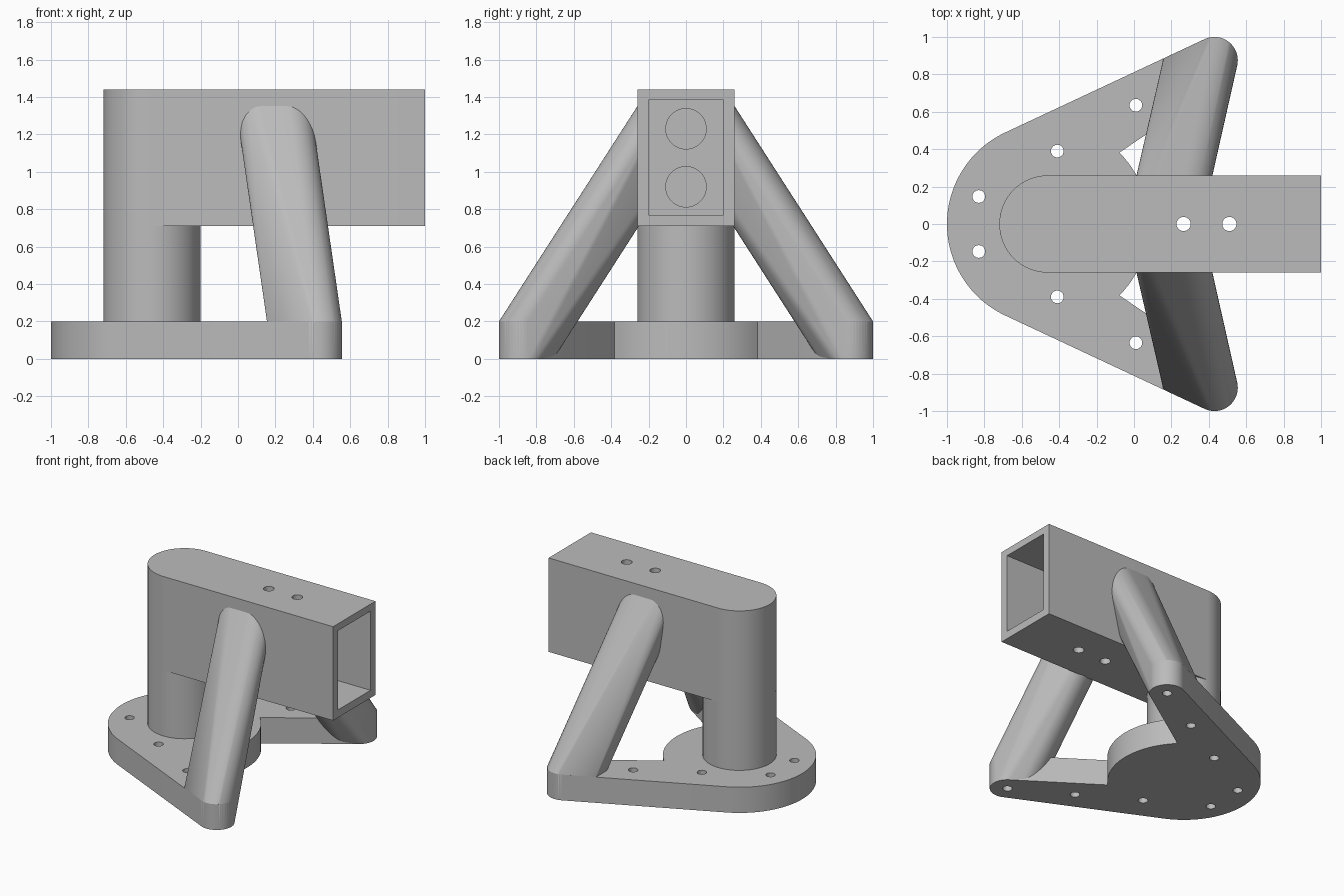
import bpy, bmesh, math
from math import cos, sin, radians
from mathutils import Vector, Matrix

cube = bpy.data.objects.get("Cube")
if cube:
    bpy.data.objects.remove(cube)

grey = bpy.data.materials.new("plain_grey")
grey.use_nodes = True
tone = (0.5, 0.5, 0.5, 1)
grey.diffuse_color = tone
grey.node_tree.nodes["Principled BSDF"].inputs["Base Color"].default_value = tone


def make(name, bm):
    bmesh.ops.recalc_face_normals(bm, faces=bm.faces)
    mesh = bpy.data.meshes.new(name)
    bm.to_mesh(mesh)
    bm.free()
    mesh.materials.append(grey)
    obj = bpy.data.objects.new(name, mesh)
    bpy.context.collection.objects.link(obj)
    return obj


def arc(centre, r, a0, a1, n=24):
    steps = [radians(a0 + (a1 - a0) * i / n) for i in range(n + 1)]
    return [(centre[0] + r * cos(a), centre[1] + r * sin(a)) for a in steps]


def extrude(name, outline, z0, z1):
    bm = bmesh.new()
    face = bm.faces.new([bm.verts.new((x, y, z0)) for x, y in outline])
    new = bmesh.ops.extrude_face_region(bm, geom=[face])["geom"]
    verts = [v for v in new if isinstance(v, bmesh.types.BMVert)]
    bmesh.ops.translate(bm, verts=verts, vec=(0, 0, z1 - z0))
    return make(name, bm)


def disc(centre, r, n=48):
    return arc(centre, r, 0, 360, n)[:-1]


def cut(obj, cutters):
    for c in cutters:
        mod = obj.modifiers.new("cut", 'BOOLEAN')
        mod.operation = 'DIFFERENCE'
        mod.solver = 'EXACT'
        mod.object = c
        bpy.context.view_layer.objects.active = obj
        bpy.ops.object.modifier_apply(modifier=mod.name)


def mirrored(points):
    return [(x, -y) for x, y in points]


# Key dimensions
HUB, HUB_R = Vector((-0.46, 0)), 0.54
TIP, TIP_R = Vector((0.43, 0.875)), 0.125
POST_R, PLATE_H = 0.26, 0.2
link = TIP - HUB
OUT = math.degrees(math.atan2(link.y, link.x) + math.acos((HUB_R - TIP_R) / link.length))

# Base plate: round hub with two tapering arms
notch = Vector(arc(HUB, HUB_R, 45, 45, 1)[0])
reach = TIP - notch
inner = math.degrees(math.atan2(reach.y, reach.x) - math.asin(TIP_R / reach.length)) - 90
arm = arc(TIP, TIP_R, inner, OUT)
outline = arc(HUB, HUB_R, -45, 45) + arm + arc(HUB, HUB_R, OUT, 360 - OUT, 48)
outline += mirrored(arm)[::-1]
plate = extrude("base_plate", outline, 0, PLATE_H)

# Post and beam with a rounded back end
post = extrude("post", disc(HUB, POST_R, 64), 0.19, 0.71)
beam = extrude("beam", [(1, -POST_R), (1, POST_R)] + arc(HUB, POST_R, 90, 270, 40), 0.71, 1.44)


# Slanted struts: hull of a rounded footprint projected onto the beam side
def strut(name, side):
    slope = Vector((-0.145, -0.643, 1))
    normal = Vector((cos(radians(OUT)), sin(radians(OUT))))
    limit = TIP.dot(normal) + TIP_R
    low = Vector((0.33, 0.705))
    foot = [TIP, Vector((0.28, 0.875)), Vector((0.28, 0.775)), low]
    points = []
    for c in foot:
        for x, y in disc(c, TIP_R):
            p = Vector((x, y, PLATE_H))
            points.append(p + slope * ((y - 0.22) / -slope.y))
            over = max(0, p.xy.dot(normal) - limit)
            points.append(p - Vector((normal.x, normal.y, 0)) * over)
            if c == TIP:
                points.append(Vector((x, y, 0)))
            elif c == low:
                points.append(p - slope * PLATE_H)
    bm = bmesh.new()
    for p in points:
        bm.verts.new((p.x, p.y * side, p.z))
    hull = bmesh.ops.convex_hull(bm, input=bm.verts[:])
    loose = {g for g in hull["geom_interior"] + hull["geom_unused"]
             if isinstance(g, bmesh.types.BMVert)}
    bmesh.ops.delete(bm, geom=list(loose), context='VERTS')
    bmesh.ops.dissolve_limit(bm, angle_limit=0.005, verts=bm.verts[:], edges=bm.edges[:])
    return make(name, bm)


struts = [strut("left_strut", 1), strut("right_strut", -1)]

# Bolt holes in the plate, blind under the strut feet
bolts = []
for x, y in [(-0.83, 0.147), (-0.41, 0.39), (0.01, 0.635)]:
    for side in (1, -1):
        bolts.append(extrude("bolt_cutter", disc((x, y * side), 0.034, 24), -0.1, 0.3))
tips = [extrude("tip_cutter", disc((TIP.x, TIP.y * s), 0.034, 24), -0.1, 0.17) for s in (1, -1)]
cut(plate, bolts + tips)
for obj, c in zip(struts, tips):
    cut(obj, [c])

# Beam cavity, two round pockets in its end wall, two vertical pin holes
cavity = extrude("cavity_cutter", [(-0.2, -0.2), (1.1, -0.2), (1.1, 0.2), (-0.2, 0.2)], 0.77, 1.385)
pockets = []
for z in (0.92, 1.23):
    p = extrude("pocket_cutter", disc((0, 0), 0.108), -0.25, 0.25)
    p.data.transform(Matrix.Translation((-0.25, 0, z)) @ Matrix.Rotation(radians(90), 4, 'Y'))
    pockets.append(p)
pins = [extrude("pin_cutter", disc((x, 0), 0.038, 32), 0.6, 1.6) for x in (0.265, 0.51)]
cut(beam, [cavity] + pockets + pins)

for c in bolts + tips + pockets + pins + [cavity]:
    bpy.data.objects.remove(c)

# Smooth the round walls, keep the edges crisp
bpy.ops.object.select_all(action='DESELECT')
for obj in [plate, post, beam] + struts:
    obj.select_set(True)
bpy.context.view_layer.objects.active = plate
bpy.ops.object.shade_smooth_by_angle(angle=radians(30))
